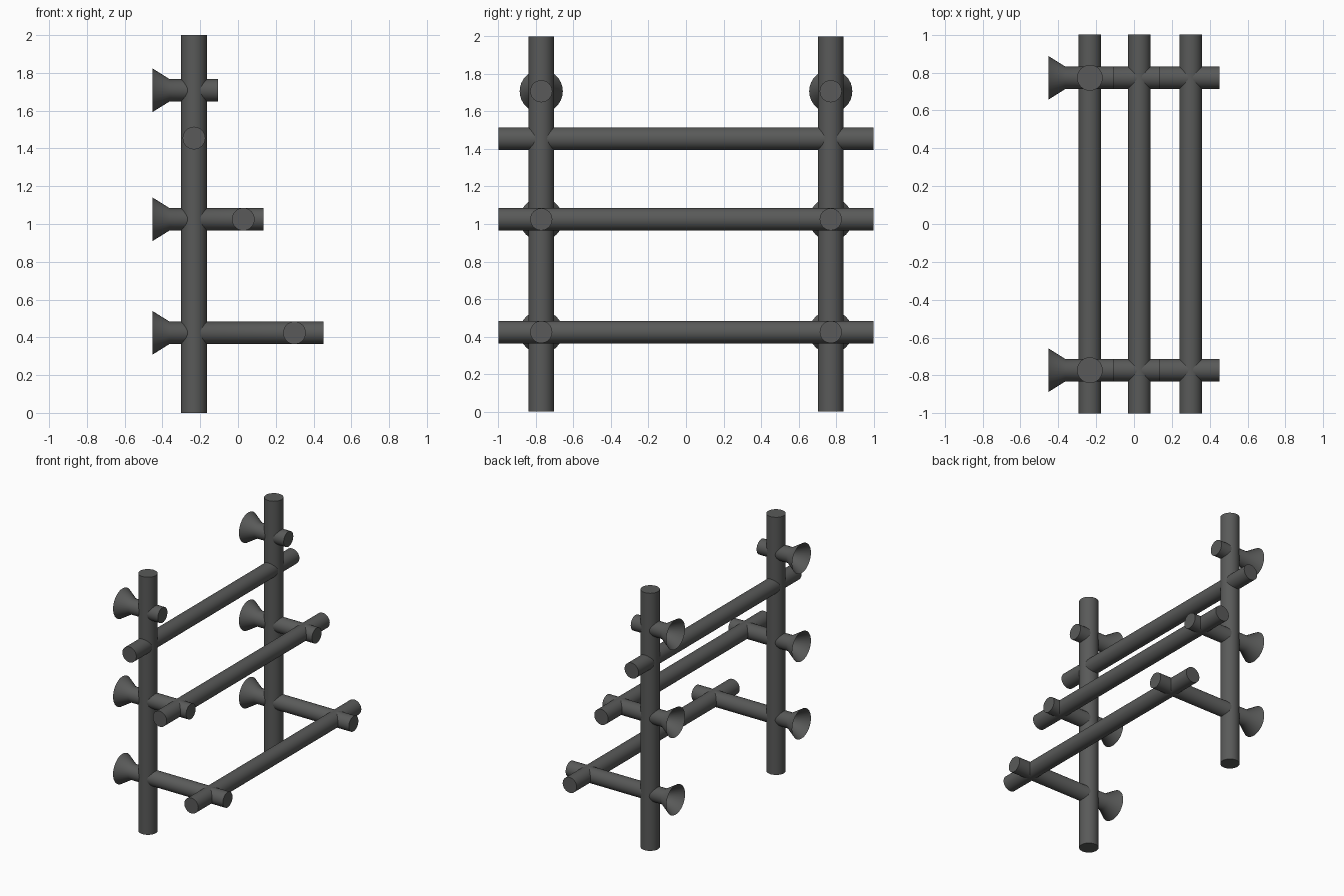
import bpy, bmesh, math
from mathutils import Vector

if "Cube" in bpy.data.objects:
    bpy.data.objects.remove(bpy.data.objects["Cube"])

SIDES = 32
AXES = {
    "x": (Vector((1, 0, 0)), Vector((0, 1, 0)), Vector((0, 0, 1))),
    "y": (Vector((0, 1, 0)), Vector((0, 0, 1)), Vector((1, 0, 0))),
    "z": (Vector((0, 0, 1)), Vector((1, 0, 0)), Vector((0, 1, 0))),
}

# Dark metal for every part
metal = bpy.data.materials.new("dark_metal")
metal.diffuse_color = (0.1, 0.102, 0.1, 1)
metal.use_nodes = True
metal.node_tree.nodes["Principled BSDF"].inputs["Base Color"].default_value = metal.diffuse_color


def tube(name, axis, origin, profile, cap_start=True):
    """Round part along an axis; profile is (position, radius) pairs."""
    a, u, v = AXES[axis]
    bm = bmesh.new()
    rings = []
    for t, r in profile:
        ring = []
        for i in range(SIDES):
            ang = 2 * math.pi * i / SIDES
            p = Vector(origin) + a * t + (u * math.cos(ang) + v * math.sin(ang)) * r
            ring.append(bm.verts.new(p))
        rings.append(ring)
    for low, high in zip(rings, rings[1:]):
        for i in range(SIDES):
            j = (i + 1) % SIDES
            bm.faces.new((low[i], low[j], high[j], high[i]))
    if cap_start:
        bm.faces.new(rings[0][::-1])
    bm.faces.new(rings[-1])
    mesh = bpy.data.meshes.new(name)
    bm.to_mesh(mesh)
    bm.free()
    mesh.materials.append(metal)
    obj = bpy.data.objects.new(name, mesh)
    bpy.context.collection.objects.link(obj)
    bpy.ops.object.select_all(action="DESELECT")
    obj.select_set(True)
    bpy.context.view_layer.objects.active = obj
    bpy.ops.object.shade_smooth_by_angle(angle=math.radians(40))
    return obj


POST_X, POST_Y = -0.233, 0.772

# (height, front end of arm, x of cross rail)
arms = [("upper", 1.708, -0.107), ("middle", 1.025, 0.136), ("lower", 0.424, 0.452)]
rails = [("upper", 1.455, POST_X), ("middle", 1.025, 0.028), ("lower", 0.424, 0.299)]

for side, y in (("near", -POST_Y), ("far", POST_Y)):
    # Upright posts
    tube(f"{side}_post", "z", (POST_X, y, 0), [(0, 0.068), (2, 0.068)])
    # Arms with an open flared wall mount
    for level, z, end in arms:
        tube(f"{side}_{level}_arm", "x", (0, y, z),
             [(-0.452, 0.115), (-0.362, 0.059), (end, 0.059)], cap_start=False)

# Cross rails
for level, z, x in rails:
    tube(f"{level}_rail", "y", (x, 0, z), [(-1, 0.06), (1, 0.06)])
